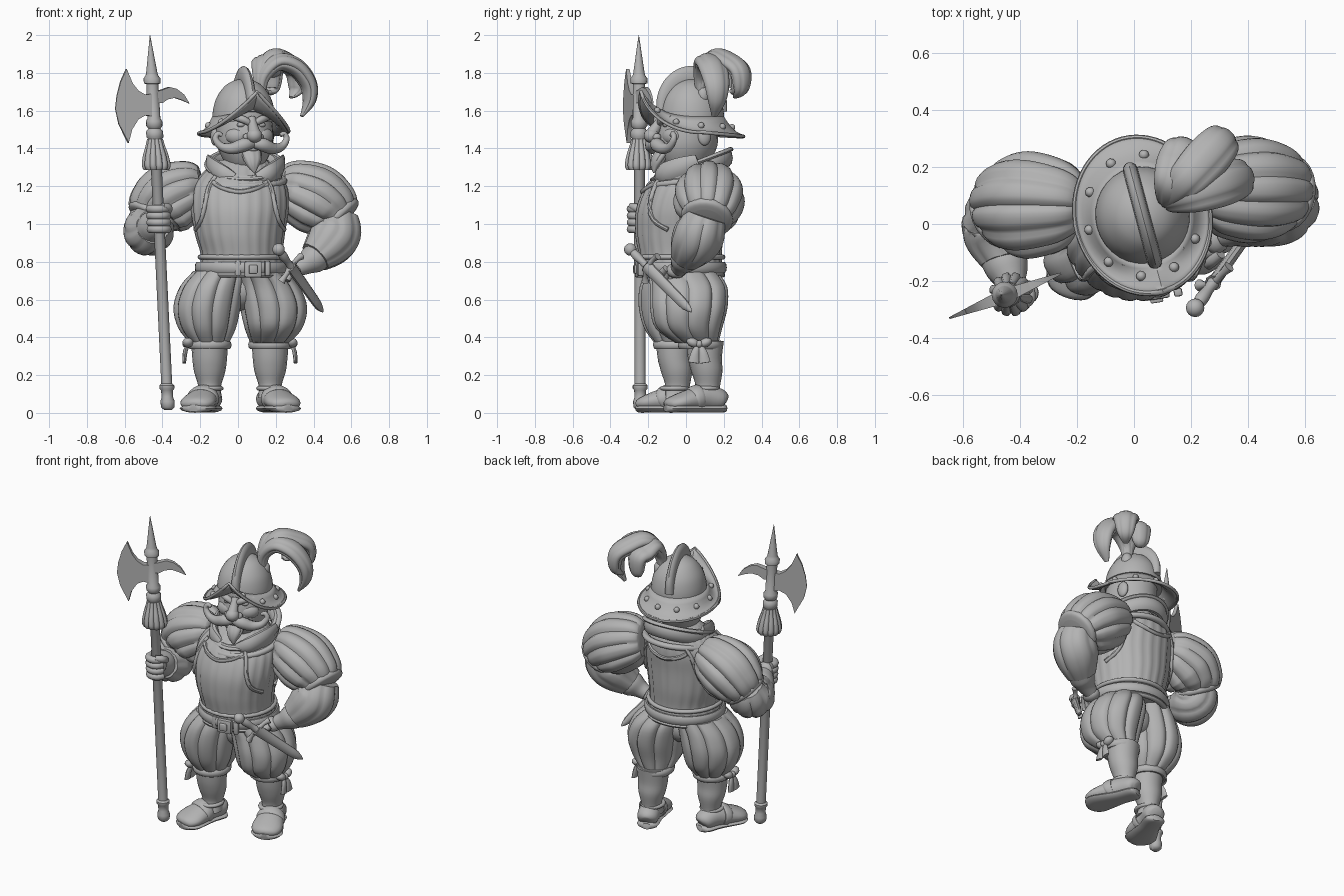
import bpy, bmesh, math
from mathutils import Vector, Matrix, Euler

if "Cube" in bpy.data.objects:
    bpy.data.objects.remove(bpy.data.objects["Cube"])

grey = bpy.data.materials.new("plain grey")
grey.diffuse_color = (0.45, 0.45, 0.45, 1)
grey.use_nodes = True
grey.node_tree.nodes["Principled BSDF"].inputs["Base Color"].default_value = grey.diffuse_color
made = []


def finish(name, bm, angle=45):
    bmesh.ops.recalc_face_normals(bm, faces=bm.faces)
    me = bpy.data.meshes.new(name)
    bm.to_mesh(me)
    bm.free()
    me.shade_smooth()
    me.set_sharp_from_angle(angle=math.radians(angle))
    me.materials.append(grey)
    ob = bpy.data.objects.new(name, me)
    bpy.context.collection.objects.link(ob)
    made.append(ob)
    return ob


def spline(keys, step, closed):
    """Catmull-Rom through keys (x, y, z, rx, ry)."""
    k = [Vector(a if len(a) == 5 else (*a, a[3])) for a in keys]
    n, out = len(k), []
    at = (lambda i: k[i % n]) if closed else (lambda i: k[max(0, min(n - 1, i))])
    for i in range(n if closed else n - 1):
        a, b, c, d = at(i - 1), at(i), at(i + 1), at(i + 2)
        for s in range(step):
            t = s / step
            out.append(b + 0.5 * t * ((c - a) + t * ((2*a - 5*b + 4*c - d) + t * (3*b - 3*c + d - a))))
    return out if closed else out + [k[-1]]


def sweep(name, keys, n=16, step=4, ref=(0, 0, 1), level=False, ribs=0, groove=0.12, closed=False):
    """Elliptical section swept along keys, optionally puffed into ribs."""
    path = spline(keys, step, closed)
    bm, rings, m = bmesh.new(), [], len(path)
    for i, p in enumerate(path):
        q0 = path[i - 1] if closed or i else p
        q1 = path[(i + 1) % m] if closed or i < m - 1 else p
        t = Vector((0, 0, 1)) if level else (Vector(q1[:3]) - Vector(q0[:3])).normalized()
        side = (Vector((0, 1, 0)) if level else Vector(ref)).cross(t).normalized()
        up = t.cross(side)
        ring = []
        for j in range(n):
            a = 2 * math.pi * j / n
            g = 1 - groove * (1 - abs(math.sin(ribs * a / 2))) ** 2 if ribs else 1
            ring.append(bm.verts.new(Vector(p[:3]) + side * (max(p[3], .001) * g * math.cos(a))
                                     + up * (max(p[4], .001) * g * math.sin(a))))
        rings.append(ring)
    for i in range(m if closed else m - 1):
        a, b = rings[i], rings[(i + 1) % m]
        for j in range(n):
            bm.faces.new((a[j], a[(j + 1) % n], b[(j + 1) % n], b[j]))
    if not closed:
        bm.faces.new(rings[0])
        bm.faces.new(rings[-1])
    return finish(name, bm)


def ball(name, c, r, rot=(0, 0, 0), seg=16):
    r = r if isinstance(r, tuple) else (r, r, r)
    bm = bmesh.new()
    bmesh.ops.create_uvsphere(bm, u_segments=seg, v_segments=seg // 2 + 1, radius=1,
                              matrix=Matrix.LocRotScale(Vector(c), Euler(rot), Vector(r)))
    return finish(name, bm)


def box(name, c, size, rot=(0, 0, 0)):
    bm = bmesh.new()
    bmesh.ops.create_cube(bm, size=1, matrix=Matrix.LocRotScale(Vector(c), Euler(rot), Vector(size)))
    bmesh.ops.bevel(bm, geom=bm.edges[:], offset=min(size) * .25, segments=2, affect='EDGES', profile=.5)
    return finish(name, bm)


def ellipse_ring(name, c, rx, ry, w, h, tilt=0):
    pts = [2 * math.pi * i / 24 for i in range(24)]
    return sweep(name, [(c[0] + rx * math.cos(a), c[1] + ry * math.sin(a), c[2] + tilt * math.sin(a), w, h)
                        for a in pts], n=10, step=2, closed=True)


# --- torso armour
TORSO = [(.02, -.02, .74, .235, .22), (.02, -.03, .83, .218, .22), (.01, -.035, .95, .24, .235), (.01, -.03, 1.08, .26, .235),
         (.01, 0, 1.2, .25, .215), (.01, .03, 1.28, .19, .17), (.03, .04, 1.34, .13, .12)]
sweep("breastplate", TORSO, n=96, step=6, level=True, ribs=24, groove=.025)
torso_path = spline(TORSO, 12, False)


def on_torso(x, z, s, r=.013):
    p = min(torso_path, key=lambda q: abs(q[2] - z))
    return (x, p[1] + s * p[4] * math.sqrt(max(0, 1 - ((x - p[0]) / p[3]) ** 2)), z, r)


for s, end in ((-1, "front"), (1, "back")):
    for m in (-1, 1):
        sweep(end + "_armhole_trim", [on_torso(.01 + m * x, z, s) for x, z in
              ((.13, 1.25), (.165, 1.19), (.185, 1.1), (.205, 1.02), (.235, .97))], n=8)
    sweep(end + "_neck_trim", [on_torso(.01 + x, z, s) for x, z in
          ((-.14, 1.22), (-.09, 1.19), (0, 1.17), (.09, 1.19), (.14, 1.22))], n=8)
ellipse_ring("waist_roll", (.02, -.025, .825), .22, .22, .014, .013)
ellipse_ring("belt", (.02, -.02, .77), .235, .222, .014, .03)
ellipse_ring("hip_roll", (.02, -.02, .73), .225, .21, .018, .014)
box("buckle", (.08, -.25, .76), (.09, .03, .085), (0, 0, .15))
box("buckle_tongue", (.08, -.267, .76), (.045, .02, .045), (0, 0, .15))
for x in (.0, .155):
    box("belt_loop", (x, -.24, .765), (.03, .03, .08), (0, 0, x))

# --- collar, higher at the back
sweep("collar", [(.035 + .175 * math.cos(a), .03 + .19 * math.sin(a), 1.28 + .07 * math.sin(a), .028, .048)
      for a in [math.pi * i / 12 for i in range(24)]], n=10, step=2, closed=True)
ellipse_ring("collar_edge", (.035, .03, 1.315), .198, .205, .016, .012, .08)
ellipse_ring("gorget_roll", (.03, .015, 1.23), .212, .208, .02, .018, .03)
for m in (-1, 1):
    sweep("collar_flap", [(.04 + m * .06, -.15, 1.24, .02, .03), (.04 + m * .13, -.12, 1.27, .03, .05),
                          (.04 + m * .18, -.03, 1.305, .025, .05), (.04 + m * .2, .06, 1.34, .01, .03)], n=10)

# --- breeches, stockings, shoes
ball("seat", (.01, -.01, .65), (.12, .125, .11))
for m, side, kx, ky in ((-1, "right", -.15, -.06), (1, "left", .17, .1)):
    cx, cy = (-.162, -.045) if m < 0 else (.19, .015)
    sweep(side + "_breeches", [(cx * .6, -.02, .75, .14, .185), (cx * .84, cy * .9, .67, .17, .205), (cx, cy, .56, .18, .206),
          (cx, cy, .45, .155, .178), (kx, (ky + cy) / 2, .37, .105, .115)], n=72, level=True, ribs=9, groove=.1)
    ellipse_ring(side + "_knee_band", (kx, (ky + cy * .4) / 1.4, .36), .1, .103, .016, .024)
    sweep(side + "_stocking", [(kx, ky, .38, .098, .1), (kx, ky, .29, .092, .09), (kx, ky + .01, .22, .083, .083),
          (kx, ky + .015, .14, .06, .065), (kx, ky, .08, .065, .075)], level=True)
    bx = kx + m * .115
    for k in (-1, 1):
        ball(side + "_bow_loop", (bx, ky - .03 + k * .033, .372), (.03, .036, .024), (k * .4, 0, 0), 12)
        sweep(side + "_bow_tail", [(bx, ky - .03, .365, .012, .01), (bx + m * .015, ky - .03 + k * .02, .32, .022, .012),
              (bx + m * .02, ky - .03 + k * .03, .265, .03, .01)], n=8, ref=(m, 0, 0))
    ball(side + "_bow_knot", (bx + m * .01, ky - .03, .365), .02, seg=12)
    heel, toe = ((-.135, .045), (-.235, -.255)) if m < 0 else ((.145, .205), (.265, -.105))

    def foot(name, rows, n=20):
        sweep(name, [(heel[0] + (toe[0] - heel[0]) * t, heel[1] + (toe[1] - heel[1]) * t, z, w, h)
                     for t, z, w, h in rows], n=n)
    foot(side + "_shoe", [(0, .06, .03, .03), (.07, .07, .062, .055), (.32, .08, .07, .07), (.55, .07, .084, .06),
                          (.8, .055, .094, .045), (.95, .045, .07, .032), (1, .04, .03, .015)])
    foot(side + "_sole", [(-.01, .024, .03, .02), (.07, .024, .064, .023), (.35, .024, .067, .023), (.6, .024, .084, .023),
                          (.82, .024, .096, .023), (.96, .024, .07, .023), (1.01, .024, .03, .018)], 12)
    foot(side + "_shoe_strap", [(.42, .08, .08, .067), (.46, .078, .085, .072), (.53, .074, .088, .068), (.57, .07, .084, .058)])
    ellipse_ring(side + "_shoe_cuff", (kx, ky, .13), .06, .066, .014, .012)

# --- puffed sleeves
sleeves = {
    "left": ([(.22, .11, 1.2, .11), (.28, .12, 1.185, .16), (.4, .122, 1.135, .19), (.49, .118, 1.075, .17), (.535, .11, 1.03, .13)],
             [(.53, .105, 1.04, .11), (.52, .075, .955, .136), (.475, .04, .89, .128), (.41, 0, .825, .09)],
             [(.425, .01, .83, .078), (.39, -.01, .81, .075), (.35, -.025, .785, .055), (.31, -.035, .765, .045)]),
    "right": ([(-.19, .06, 1.2, .11), (-.25, .065, 1.185, .16), (-.36, .067, 1.135, .19), (-.43, .06, 1.075, .17), (-.46, .045, 1.03, .13)],
              [(-.465, .05, 1.04, .11), (-.473, .015, .975, .132), (-.468, -.05, .965, .13), (-.45, -.13, .985, .09)],
              [(-.46, -.12, .98, .082), (-.445, -.16, 1.0, .075), (-.43, -.2, 1.02, .055), (-.42, -.22, 1.025, .045)])}
for side, (upper, lower, cuff) in sleeves.items():
    sweep(side + "_upper_sleeve", upper, n=72, step=6, ref=(0, 1, 0), ribs=11, groove=.12)
    e, f = Vector(upper[-1][:3]), Vector(upper[-2][:3])
    d = (e - f) * .3
    sweep(side + "_sleeve_band", [(*(e + d * k), r) for k, r in ((-1, .125), (-.5, .138), (.5, .136), (1.1, .122), (1.5, .09))],
          n=24, ref=(0, 1, 0))
    sweep(side + "_lower_sleeve", lower, n=54, step=6, ref=(1, 1, 0) if side == "right" else (0, 1, 0), ribs=8, groove=.08)
    sweep(side + "_cuff", cuff, ref=(1, 0, 0) if side == "right" else (0, 1, 0))


# --- halberd, leaning slightly
def pole(z):
    return -.37 - .048 * z, -.242 - .004 * z


sweep("halberd_shaft", [(*pole(z), z, r) for z, r in
      ((.015, .02), (.03, .036), (.06, .038), (.085, .03), (.12, .032), (.13, .04), (.145, .04), (.155, .029), (1.44, .029), (1.46, .045),
       (1.49, .045), (1.505, .032), (1.52, .043), (1.545, .043), (1.56, .034), (1.74, .032), (1.745, .044), (1.77, .046), (1.785, .034),
       (1.8, .03), (2, .001))], step=1, level=True)
sweep("tassel", [(*pole(z), z, r) for z, r in ((1.285, .068), (1.31, .078), (1.36, .07), (1.41, .054), (1.45, .043))],
      n=60, level=True, ribs=12, groove=.14)


def plate(name, outline, thick, reach):
    """Flat blade thinning toward its far edge."""
    bm, d = bmesh.new(), Vector((.4, -1, 0)).normalized()
    loops = [[bm.verts.new(Vector((-.447 + u, -.25 + .4 * u, z)) + d * s * (thick * (1 - abs(u) / reach) + .003))
              for u, z in outline] for s in (-1, 1)]
    for lp in loops:
        bm.faces.new(lp)
    for i in range(len(outline)):
        j = (i + 1) % len(outline)
        bm.faces.new((loops[0][i], loops[0][j], loops[1][j], loops[1][i]))
    return finish(name, bm, 30)


plate("axe_blade", [(0, 1.69), (-.05, 1.685), (-.085, 1.705), (-.115, 1.745), (-.145, 1.82), (-.175, 1.755), (-.195, 1.68), (-.203, 1.61),
      (-.185, 1.53), (-.135, 1.43), (-.118, 1.5), (-.085, 1.555), (-.05, 1.575), (0, 1.57)], .024, .205)
plate("back_spike", [(0, 1.7), (.04, 1.71), (.08, 1.725), (.12, 1.715), (.16, 1.685), (.19, 1.637), (.15, 1.655), (.11, 1.668),
      (.07, 1.66), (.04, 1.64), (0, 1.64)], .022, .195)

# --- hands
ball("right_palm", (-.425, -.225, 1.03), (.055, .045, .065))
for i in range(4):
    z = .972 + i * .036
    x, y = pole(z)
    sweep("right_finger", [(x + .046 * math.cos(a), y + .046 * math.sin(a), z, .022)
          for a in [math.radians(150 + 40 * k) for k in range(6)]], n=10)
sweep("right_thumb", [(-.38, -.21, 1.06, .022), (-.368, -.26, 1.085, .022), (-.4, -.29, 1.095, .018)], n=10)
ball("left_palm", (.29, -.05, .755), (.05, .055, .04), (0, .5, 0))
for i in range(4):
    y = -.015 - i * .03
    sweep("left_finger", [(.305, y, .765, .019), (.275, y - .025, .735, .021), (.262, y - .04, .7, .016)], n=10, ref=(0, 1, 0))

# --- dagger at the hip
a, b = Vector((.215, -.295, .865)), Vector((.45, .03, .535))
ball("dagger_pommel", a, .033)
sweep("dagger_grip", [(*a.lerp(b, t), r) for t, r in ((0, .016), (.1, .024), (.2, .019), (.27, .022))], n=12)
sweep("dagger_sheath", [(*a.lerp(b, t), w, h) for t, w, h in
      ((.27, .03, .038), (.32, .022, .034), (.7, .019, .03), (.9, .017, .026), (1, .004, .004))], n=10, step=2)
sweep("dagger_guard", [(.335, -.15, .83, .02), (.31, -.175, .81, .013), (.28, -.205, .77, .017), (.25, -.215, .725, .013),
      (.23, -.215, .695, .021)], n=10, ref=(0, 1, 0))

# --- head and helmet, built facing forward then turned
start = len(made)
sweep("head", [(0, -.02, 1.27, .07, .08), (0, -.03, 1.33, .11, .125), (0, -.025, 1.41, .145, .16), (0, -.02, 1.5, .15, .16),
      (0, 0, 1.6, .14, .15)], n=24, level=True)
ball("nose", (0, -.22, 1.468), (.042, .042, .038))
sweep("nose_bridge", [(0, -.165, 1.56, .022), (0, -.19, 1.52, .026), (0, -.22, 1.475, .035)], n=12, ref=(0, 1, 0))
sweep("beard", [(0, -.16, 1.375, .055, .035), (0, -.185, 1.34, .048, .035), (0, -.2, 1.305, .03, .025), (.005, -.21, 1.27, .003, .003)],
      n=35, ref=(0, 1, 0), ribs=7, groove=.1)
ball("lower_lip", (0, -.18, 1.395), (.035, .02, .012))
for m in (-1, 1):
    ball("cheek", (m * .075, -.13, 1.465), (.06, .04, .045), (0, 0, m * .5))
    ball("nostril", (m * .036, -.2, 1.46), (.022, .024, .02), seg=12)
    ball("eye", (m * .055, -.155, 1.525), (.024, .018, .014), seg=12)
    sweep("eyebrow", [(m * .015, -.18, 1.533, .016), (m * .055, -.175, 1.555, .02), (m * .11, -.142, 1.565, .01)], n=10)
    ball("ear", (m * .152, .03, 1.465), (.02, .036, .05))
    sweep("moustache", [(m * .004, -.2, 1.425, .024), (m * .05, -.205, 1.42, .036), (m * .11, -.185, 1.4, .031), (m * .165, -.165, 1.41, .022),
          (m * .195, -.15, 1.45, .017), (m * .18, -.15, 1.478, .014), (m * .16, -.155, 1.468, .01)], n=10, ref=(0, 1, 0))
sweep("helmet_dome", [(0, 0, z, r, r * 1.04) for z, r in
      ((1.54, .166), (1.6, .163), (1.67, .143), (1.73, .1), (1.76, .05), (1.768, .005))], n=32, level=True)
sweep("helmet_comb", [(0, -.17 * math.cos(q), 1.575 + .2 * math.sin(q), .02 + .042 * math.sin(q), .026)
      for q in [math.radians(5 + 17 * i) for i in range(11)]], n=12, ref=(1, 0, 0))


def brim_point(p, t):
    """Brim surface: p = angle from the front, t = 0 at dome, 1 at rim."""
    f = (1 - abs(math.sin(p))) ** 1.1 if math.cos(p) > 0 else 0
    inner = Vector((.16 * math.sin(p), -.165 * math.cos(p), 1.565 + .04 * f))
    outer = Vector((.235 * math.sin(p), -.277 * math.cos(p), 1.485 + .215 * f + .022 * min(0, math.cos(p))))
    return inner.lerp(outer, t) - Vector((0, 0, .02 * math.sin(math.pi * t)))


bm = bmesh.new()
N, T = 64, 5
grid = [[bm.verts.new(brim_point(2 * math.pi * i / N, j / T)) for j in range(T + 1)] for i in range(N)]
for i in range(N):
    for j in range(T):
        k = (i + 1) % N
        bm.faces.new((grid[i][j], grid[k][j], grid[k][j + 1], grid[i][j + 1]))
brim = finish("helmet_brim", bm)
mod = brim.modifiers.new("thickness", 'SOLIDIFY')
mod.thickness, mod.offset = .014, 0
sweep("brim_edge", [(*brim_point(2 * math.pi * i / N, 1), .01) for i in range(N)], n=8, step=1, closed=True)
for i in range(10):
    ball("brim_stud", brim_point(2 * math.pi * (i + .5) / 10, .45) + Vector((0, 0, .012)), .018, seg=10)
turn = Matrix.Translation((.03, .03, 0)) @ Matrix.Rotation(math.radians(15), 4, 'Z')
for ob in made[start:]:
    ob.data.transform(turn)

# --- plume of broad drooping feathers: direction, reach, crest height, tip height
ball("plume_socket", (.13, .09, 1.68), (.035, .035, .05))
for deg, reach, top, drop in ((18, .285, 1.855, 1.57), (48, .3, 1.88, 1.67), (74, .2, 1.85, 1.7)):
    c, s = math.cos(math.radians(deg)), math.sin(math.radians(deg))
    mid = (top + drop) / 2
    rows = ((0, 1.66, .018, .022), (.05, (1.66 + top) / 2 + .02, .035, .045), (.33, top, .046, .07), (.68, top - .025, .05, .08),
            (.93, mid + .03, .045, .07), (.95, mid - .06, .034, .05), (.8, drop, .008, .015))
    sweep("feather", [(.12 + reach * u * c, .08 + reach * u * s, z, w, h) for u, z, w, h in rows],
          n=40, step=6, ref=(-s, c, 0), ribs=5, groove=.1)
